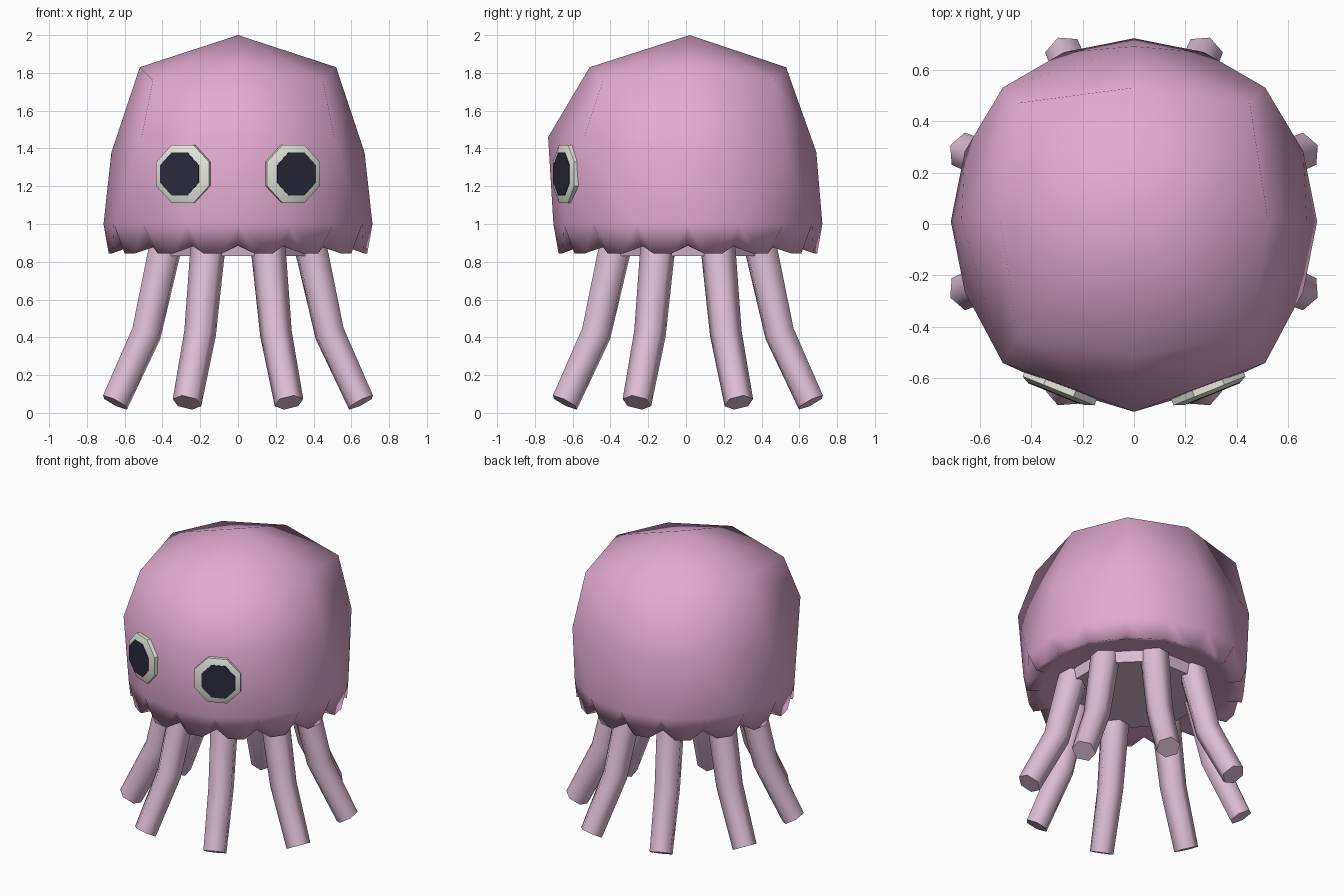
import bpy, bmesh, math
from mathutils import Vector, Matrix

if "Cube" in bpy.data.objects:
    bpy.data.objects.remove(bpy.data.objects["Cube"])

CY = 0.01  # depth centre of the rim and tentacles


def material(name, rgb):
    m = bpy.data.materials.new(name)
    m.diffuse_color = (*rgb, 1)
    m.use_nodes = True
    m.node_tree.nodes["Principled BSDF"].inputs["Base Color"].default_value = m.diffuse_color
    return m


PINK = material("pink skin", (0.77, 0.41, 0.64))
PALE = material("pale pink", (0.73, 0.51, 0.66))
WHITE = material("eye white", (0.80, 0.80, 0.74))
DARK = material("pupil dark", (0.023, 0.023, 0.045))


def make_object(name, bm, mat, angle):
    bmesh.ops.recalc_face_normals(bm, faces=bm.faces)
    mesh = bpy.data.meshes.new(name)
    bm.to_mesh(mesh)
    bm.free()
    mesh.materials.append(mat)
    ob = bpy.data.objects.new(name, mesh)
    bpy.context.collection.objects.link(ob)
    bpy.ops.object.select_all(action='DESELECT')
    ob.select_set(True)
    bpy.context.view_layer.objects.active = ob
    bpy.ops.object.shade_smooth_by_angle(angle=math.radians(angle))
    return ob


def polar(deg, r, z):
    a = math.radians(deg - 90)  # zero degrees faces the front
    return (r * math.cos(a), CY + r * math.sin(a), z)


def bridge(bm, a, b):
    n = len(a)
    for i in range(n):
        j = (i + 1) % n
        bm.faces.new((a[i], a[j], b[j], b[i]))


# Head: faceted dome with a scalloped rim and a closed underside
bm = bmesh.new()
V = bm.verts.new
apex = V((0, 0.02, 2))
crown = [V(p) for p in [(0, -.51, 1.83), (.45, -.44, 1.76), (.52, .02, 1.83), (.45, .47, 1.76),
                        (0, .53, 1.83), (-.45, .47, 1.76), (-.52, .02, 1.83), (-.45, -.44, 1.76)]]
brow = [V(p) for p in [(0, -.73, 1.46), (.51, -.54, 1.46), (.67, .02, 1.38), (.51, .53, 1.38),
                       (0, .69, 1.38), (-.51, .53, 1.38), (-.67, .02, 1.38), (-.51, -.54, 1.46)]]
skirt = [V(polar(22.5 * k, .712, 1.0)) for k in range(16)]
notch = [V(polar(22.5 * k, .65, .89)) for k in range(16)]
lobe_a = [V(polar(22.5 * k + 7, .69, .845)) for k in range(16)]
lobe_b = [V(polar(22.5 * k + 15.5, .69, .845)) for k in range(16)]
inner = [V(polar(22.5 * k, .60, .885)) for k in range(16)]
under = [V(polar(22.5 * k, .38, .91)) for k in range(16)]
for k in range(0, 8, 2):
    bm.faces.new((apex, crown[k], crown[k + 1], crown[(k + 2) % 8]))
bridge(bm, crown, brow)
for k in range(8):
    n = (k + 1) % 8
    a, b, c = skirt[2 * k], skirt[2 * k + 1], skirt[(2 * k + 2) % 16]
    bm.faces.new((brow[k], a, b))
    bm.faces.new((brow[k], b, brow[n]))
    bm.faces.new((brow[n], b, c))
for k in range(16):
    n = (k + 1) % 16
    bm.faces.new((skirt[k], skirt[n], lobe_b[k], lobe_a[k]))
    bm.faces.new((skirt[k], lobe_a[k], notch[k]))
    bm.faces.new((skirt[n], notch[n], lobe_b[k]))
    bm.faces.new((notch[k], lobe_a[k], inner[k]))
    bm.faces.new((lobe_a[k], lobe_b[k], inner[n], inner[k]))
    bm.faces.new((lobe_b[k], notch[n], inner[n]))
bridge(bm, inner, under)
bm.faces.new(under)
make_object("head", bm, PINK, 65)

# Underside plug that the tentacles grow from
bm = bmesh.new()
low = [bm.verts.new(polar(22.5 + 45 * k, .45, .83)) for k in range(8)]
high = [bm.verts.new(polar(22.5 + 45 * k, .47, .93)) for k in range(8)]
bridge(bm, low, high)
bm.faces.new(low)
bm.faces.new(high)
make_object("underside", bm, PALE, 30)

# Tentacles: six-sided tubes (reach, height, radius, tilt of the section)
PATH = [(.40, .93, .095, 8), (.43, .82, .092, 10), (.525, .42, .085, 20), (.705, .055, .078, 29)]
for t in range(8):
    turn = Matrix.Translation((0, CY, 0)) @ Matrix.Rotation(math.radians(45 * t + 22.5), 4, 'Z')
    bm = bmesh.new()
    rings = []
    for reach, z, r, tilt in PATH:
        frame = turn @ Matrix.Translation((reach, 0, z)) @ Matrix.Rotation(-math.radians(tilt), 4, 'Y')
        rings.append([bm.verts.new(frame @ Vector((r * math.cos(math.pi * i / 3),
                                                   r * math.sin(math.pi * i / 3), 0)))
                      for i in range(6)])
    for a, b in zip(rings, rings[1:]):
        bridge(bm, a, b)
    bm.faces.new(rings[0])
    bm.faces.new(rings[-1])
    make_object(f"tentacle_{t + 1}", bm, PALE, 65)


# Eyes: bevelled octagonal plates with a thin pupil on top
def octagon(bm, frame, rx, rz, depth, shift=0):
    return [bm.verts.new(frame @ Vector((shift + rx * math.cos(math.radians(45 * i + 22.5)),
                                         -depth,
                                         rz * math.sin(math.radians(45 * i + 22.5)))))
            for i in range(8)]


for side, label in ((-1, "left"), (1, "right")):
    frame = Matrix.Translation((side * .295, -.652, 1.265)) @ Matrix.Rotation(side * math.radians(22), 4, 'Z')
    bm = bmesh.new()
    rings = [octagon(bm, frame, .163, .166, d) for d in (-.07, -.004)]
    rings.append(octagon(bm, frame, .128, .132, .010, side * .008))
    for a, b in zip(rings, rings[1:]):
        bridge(bm, a, b)
    bm.faces.new(rings[0])
    bm.faces.new(rings[-1])
    make_object(f"{label}_eye", bm, WHITE, 40)
    bm = bmesh.new()
    back = octagon(bm, frame, .119, .123, .008, side * .011)
    front = octagon(bm, frame, .119, .123, .013, side * .011)
    bridge(bm, back, front)
    bm.faces.new(back)
    bm.faces.new(front)
    make_object(f"{label}_pupil", bm, DARK, 30)
